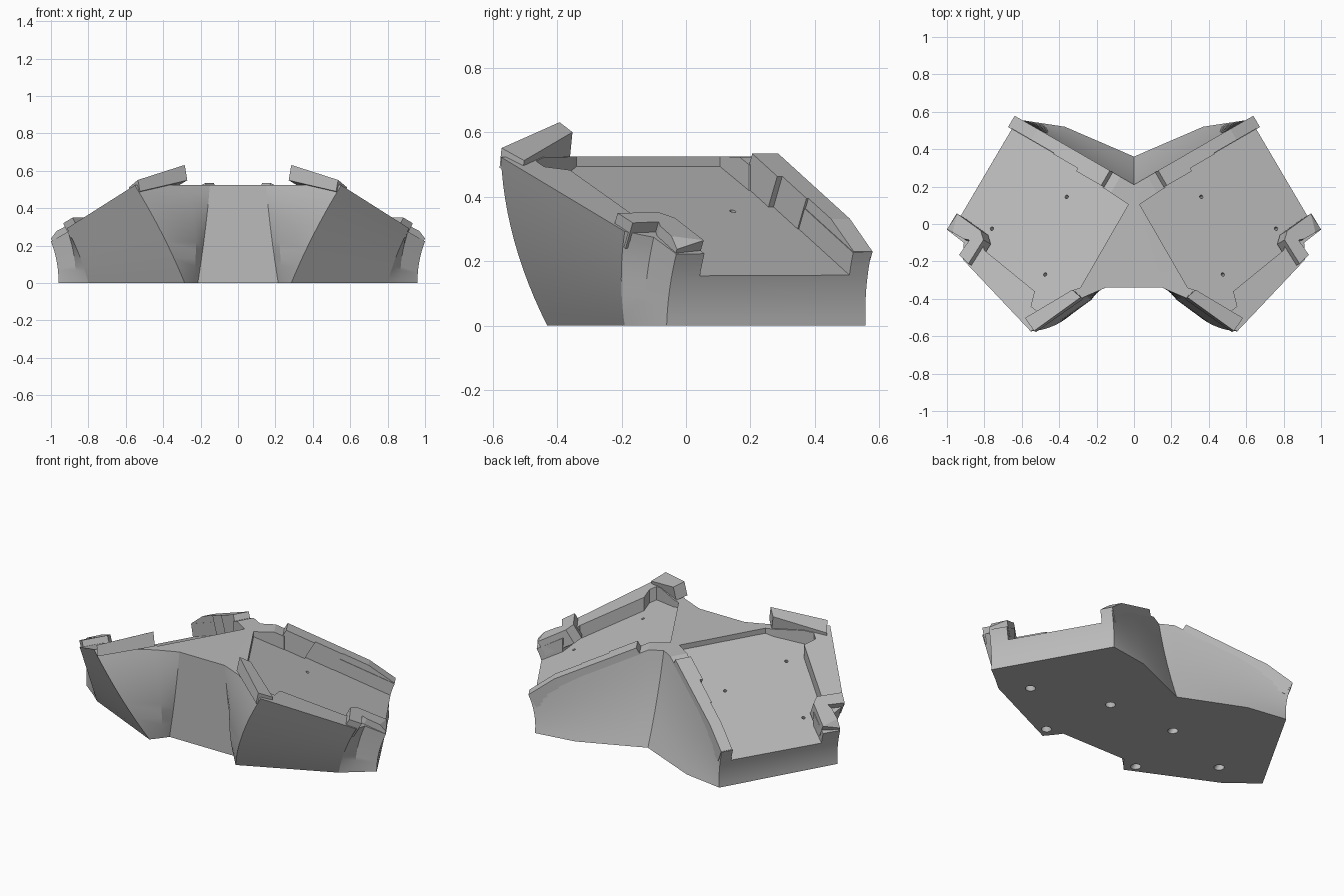
import bpy, bmesh, math
from mathutils import Vector

cube = bpy.data.objects.get("Cube")
if cube:
    bpy.data.objects.remove(cube)

grey = bpy.data.materials.new("light_grey")
grey.use_nodes = True
grey.diffuse_color = (0.5, 0.5, 0.5, 1)
grey.node_tree.nodes["Principled BSDF"].inputs["Base Color"].default_value = (0.5, 0.5, 0.5, 1)

DECK = 0.525
RIM = 0.08
SLOPE = 0.455
LEAN = Vector((0.866, 0.5)) * SLOPE  # outward drift per unit height along the tray normal


# Tray frame: u points outward and downhill, v points to the back
def uv(u, v):
    return (0.866 * u - 0.5 * v, 0.5 * u + 0.866 * v)


def floor_z(x, y):
    return 0.15 + SLOPE * (0.835 - (0.866 * x + 0.5 * y))


def above(h):
    return lambda x, y: floor_z(x, y) + h


def flat(z):
    return lambda x, y: z


def finish(name, bm):
    bmesh.ops.recalc_face_normals(bm, faces=bm.faces)
    mesh = bpy.data.meshes.new(name)
    bm.to_mesh(mesh)
    bm.free()
    mesh.materials.append(grey)
    ob = bpy.data.objects.new(name, mesh)
    bpy.context.collection.objects.link(ob)
    return ob


def prism(name, poly, low, high, side, lean=1.0):
    """Top outline extruded down, along the tray normal at full lean."""
    bm = bmesh.new()
    lo, hi = [], []
    for p in poly:
        p = Vector(p)
        q = p - LEAN * lean * (high(*p) - low(*p))
        hi.append(bm.verts.new((side * p.x, p.y, high(*p))))
        lo.append(bm.verts.new((side * q.x, q.y, low(*q))))
    caps = [bm.faces.new(lo), bm.faces.new(hi)]
    for i in range(len(poly)):
        j = (i + 1) % len(poly)
        bm.faces.new((lo[i], lo[j], hi[j], hi[i]))
    bmesh.ops.triangulate(bm, faces=caps)
    return finish(name, bm)


def drill(x, y, r, z0, z1, side):
    """Cylinder along the tray normal through a point on the tray floor."""
    c = Vector((x, y)) - LEAN * (floor_z(x, y) - z1)
    ring = [(c.x + r * math.cos(a * math.tau / 20), c.y + r * math.sin(a * math.tau / 20))
            for a in range(20)]
    return prism("drill_cutter", ring, flat(z0), flat(z1), side)


def cut(ob, cutter):
    mod = ob.modifiers.new("cut", 'BOOLEAN')
    mod.operation = 'DIFFERENCE'
    mod.solver = 'EXACT'
    mod.object = cutter
    cutter.hide_render = True
    bpy.context.view_layer.objects.active = ob
    bpy.ops.object.modifier_apply(modifier=mod.name)
    bpy.data.objects.remove(cutter)


# Body: footprint swept up to the rim outline with gently curved walls
outline = [  # (foot, rim, lean) from back centre round to front
    ((0, 0.36), (0, 0.21), 0),
    ((0.08, 0.395), uv(0.19, 0.182), 0.6),
    ((0.37, 0.52), uv(0.55, 0.182), 0.8),
    ((0.61, 0.557), (0.64, 0.575), 1),
    ((0.96, -0.06), (1.0, -0.03), 1),
    ((0.87, -0.13), (0.91, -0.10), 1),
    ((0.80, -0.19), (0.915, -0.19), 1),
    ((0.285, -0.43), (0.552, -0.574), 1),
    ((0.24, -0.375), (0.278, -0.395), 1),
    ((0.215, -0.34), (0.15, -0.34), 0),
]
full = [(*p, 1) for p in outline] + [(*p, -1) for p in outline[:0:-1]]
n = len(full)
STEPS = 12
bm = bmesh.new()
rings = []
for s in range(STEPS + 1):
    t = s / STEPS
    ring = []
    for foot, rim, lean, side in full:
        z = min(DECK, floor_z(*rim) + RIM)
        top = Vector((*rim, z))
        base = Vector((*foot, 0))
        bend = (Vector(rim) - LEAN * lean * z * 0.5).lerp(Vector(foot), 0.35)
        ctrl = Vector((*bend, z * 0.5))
        p = base * (1 - t) ** 2 + ctrl * 2 * t * (1 - t) + top * t * t
        ring.append(bm.verts.new((side * p.x, p.y, p.z)))
    rings.append(ring)
for a, b in zip(rings, rings[1:]):
    for i in range(n):
        j = (i + 1) % n
        bm.faces.new((a[i], a[j], b[j], b[i]))
top = rings[-1]
deck_ids = [0, 1, 7, 8, 9]
mirror_ids = [n - i for i in deck_ids[:0:-1]]
caps = [bm.faces.new(rings[0]),
        bm.faces.new([top[i] for i in deck_ids + mirror_ids]),
        bm.faces.new(top[1:8]),
        bm.faces.new([top[n - i] for i in range(1, 8)])]
bmesh.ops.triangulate(bm, faces=caps)
body = finish("body", bm)

# Tray recesses open at the outer end, and screw holes with wide bores underneath
tray = [(0.03, 0.105), uv(0.243, 0.085), uv(0.25, 0.112), uv(1.1, 0.112),
        (1.2, 0.222), (0.83, -0.02), (0.815, -0.08), (0.80, -0.14),
        (0.53, -0.36), (0.55, -0.44), (0.52, -0.465), (0.33, -0.355), (0.287, -0.34)]
for side in (1, -1):
    cut(body, prism("tray_cutter", tray, floor_z, flat(1.0), side, lean=0))
    for x, y in ((0.36, 0.145), (0.475, -0.27), (0.76, -0.025)):
        cut(body, drill(x, y, 0.01, 0.05, 0.6, side))
        cut(body, drill(x, y, 0.028, -0.1, 0.08, side))

# Retaining lips on each tray
corner_lip = [(0.33, -0.352), (0.285, -0.392), (0.535, -0.572), (0.582, -0.502)]
clip = [(0.885, -0.212), (0.935, -0.165), (0.88, -0.085), (0.91, -0.08), (0.97, -0.045),
        (1.0, -0.028), (0.945, 0.055), (0.82, -0.035), (0.805, -0.085)]
for side, tag in ((1, "left"), (-1, "right")):
    prism("corner_lip_" + tag, corner_lip, above(0.035),
          lambda x, y: floor_z(x, y) + 0.15 - 0.09 * x, side, lean=0.4)
    prism("outer_clip_" + tag, clip, above(0.02),
          lambda x, y: floor_z(x, y) + (0.095 if x > 0.98 else 0.12), side)
    # Stepped back lip, falling off to the outer end
    for k, (u0, u1, v0) in enumerate(((0.255, 0.41, 0.09), (0.41, 0.56, 0.108), (0.56, 0.70, 0.115))):
        prism(f"back_lip_{k + 1}_{tag}",
              [uv(u0, v0), uv(u1, v0), uv(u1, 0.183), uv(u0, 0.183)],
              above(-0.01), above(0.12), side)
    ends = [uv(0.70, 0.115), uv(0.84, 0.115), uv(0.842, 0.182), uv(0.70, 0.183)]
    prism("back_lip_end_" + tag, ends, above(-0.01),
          lambda x, y: floor_z(x, y) + (0.12 if 0.866 * x + 0.5 * y < 0.75 else 0.083), side)

# Smooth flared walls, sharp edges kept
bpy.ops.object.select_all(action='DESELECT')
body.select_set(True)
bpy.context.view_layer.objects.active = body
bpy.ops.object.shade_smooth_by_angle(angle=math.radians(20))
